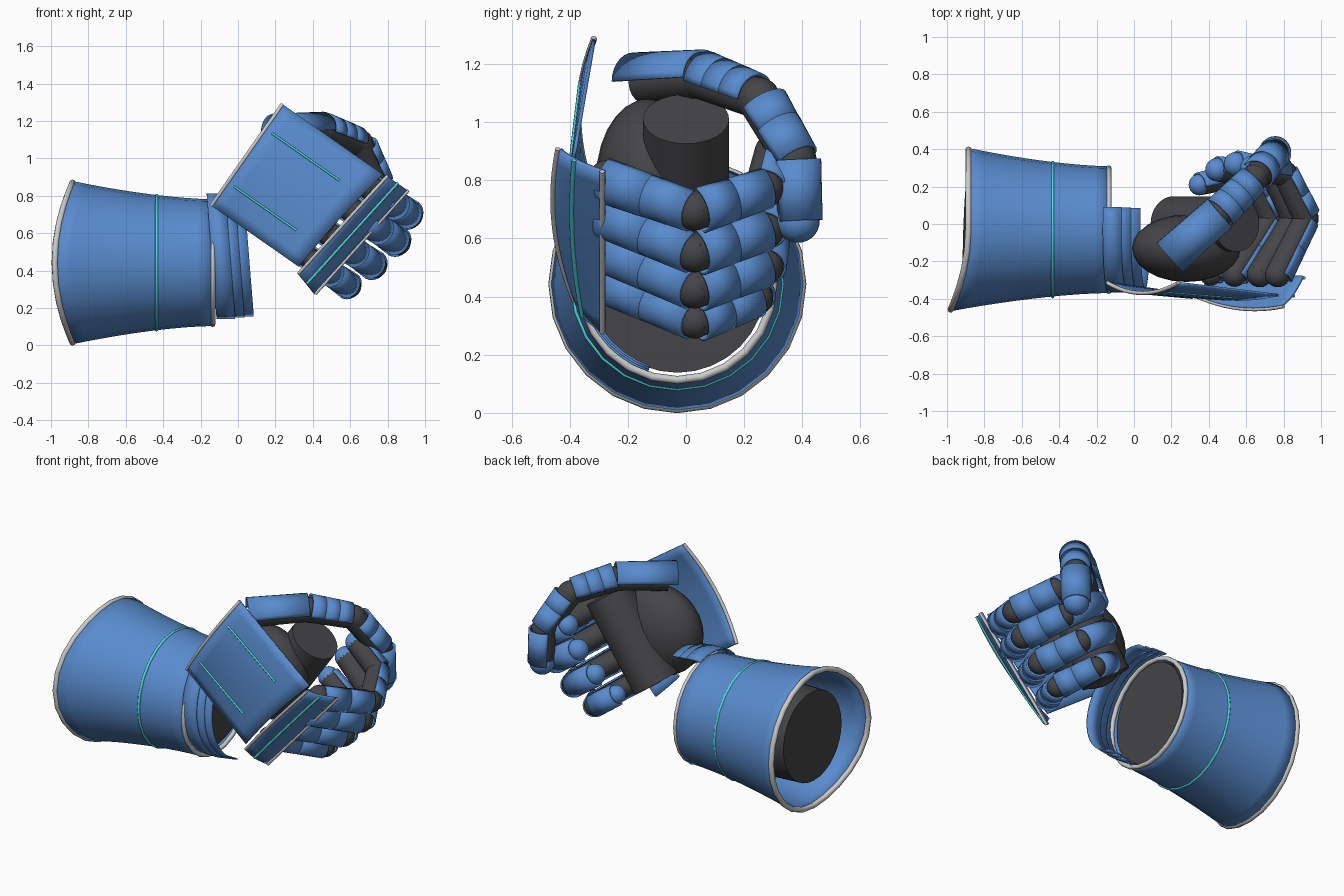
import bpy, math
from mathutils import Vector as V

if "Cube" in bpy.data.objects:
    bpy.data.objects.remove(bpy.data.objects["Cube"])


def mat(name, c):
    m = bpy.data.materials.new(name)
    m.diffuse_color = (*c, 1)
    m.use_nodes = True
    m.node_tree.nodes["Principled BSDF"].inputs["Base Color"].default_value = m.diffuse_color
    return m


BLUE = mat("blue_plate", (0.10, 0.26, 0.62))
DARK = mat("dark_under", (0.06, 0.06, 0.065))
TEAL = mat("teal_trim", (0.08, 0.7, 0.72))


def finish(ob, name, m):
    ob.name = name
    if m:
        ob.data.materials.append(m)
    bpy.ops.object.select_all(action='DESELECT')
    ob.select_set(True)
    bpy.context.view_layer.objects.active = ob
    bpy.ops.object.shade_smooth_by_angle(angle=math.radians(40))
    return ob


def sheet(name, nu, nv, f, thick, m=BLUE, closed=False):
    """Thickened surface from f(s, t), s and t in 0..1; closed wraps t."""
    cols = nv if closed else nv + 1
    vs = [f(i / nu, j / nv) for i in range(nu + 1) for j in range(cols)]
    fs = [(i * cols + j, i * cols + (j + 1) % cols,
           (i + 1) * cols + (j + 1) % cols, (i + 1) * cols + j)
          for i in range(nu) for j in range(nv)]
    me = bpy.data.meshes.new(name)
    me.from_pydata(vs, [], fs)
    ob = bpy.data.objects.new(name, me)
    bpy.context.collection.objects.link(ob)
    mod = ob.modifiers.new("thickness", 'SOLIDIFY')
    mod.thickness, mod.offset = thick, 0
    return finish(ob, name, m)


def trim(name, pts, r, m=None, cyclic=False):
    cu = bpy.data.curves.new(name, 'CURVE')
    cu.dimensions, cu.bevel_depth, cu.bevel_resolution = '3D', r, 2
    cu.use_fill_caps = True
    sp = cu.splines.new('POLY')
    sp.points.add(len(pts) - 1)
    for p, q in zip(sp.points, pts):
        p.co = (*q, 1)
    sp.use_cyclic_u = cyclic
    ob = bpy.data.objects.new(name, cu)
    bpy.context.collection.objects.link(ob)
    if m:
        cu.materials.append(m)


def rod(name, a, b, r0, r1, m=DARK, n=24):
    a, b = V(a), V(b)
    bpy.ops.mesh.primitive_cone_add(vertices=n, radius1=r0, radius2=r1, depth=(b - a).length, location=(a + b) / 2)
    ob = bpy.context.object
    ob.rotation_euler = (b - a).to_track_quat('Z', 'Y').to_euler()
    return finish(ob, name, m)


def ball(name, c, r, m=DARK):
    bpy.ops.mesh.primitive_uv_sphere_add(segments=24, ring_count=14, location=c)
    ob = bpy.context.object
    ob.scale = r if isinstance(r, tuple) else (r, r, r)
    return finish(ob, name, m)


def shell(name, a, b, r0, r1, out, arc=200):
    """Part-tube armour plate from a to b, facing out."""
    d = (b - a).normalized()
    o = (out - d * out.dot(d)).normalized()
    side = d.cross(o)

    def f(s, t):
        g = math.radians(arc) * (t - 0.5)
        return a.lerp(b, s) + (o * math.cos(g) + side * math.sin(g)) * (r0 + (r1 - r0) * s)
    return sheet(name, 1, 14, f, 0.01)


# Hand frame: u towards the fingers, w towards the thumb, y across the thickness
TH = math.radians(35)
C, S = math.cos(TH), math.sin(TH)


def hand(u, y, w):
    return V((0.3 + C * u + S * w, y, 0.83 - S * u + C * w))


# Cuff with flared, slanted opening
def cuff(s, t):
    a = 2 * math.pi * t
    x0 = -0.885 - 0.095 * max(0, -math.cos(a)) ** 2
    r = 0.33 + 0.097 * (1 - s) ** 1.6
    return V((x0 + (-0.135 - x0) * s, -0.03 + r * math.cos(a), 0.443 + r * math.sin(a)))


sheet("cuff", 10, 24, cuff, 0.018, closed=True)
for label, s, r in (("outer", 0, 0.017), ("wrist", 1, 0.014)):
    trim("cuff_rim_" + label, [cuff(s, j / 24) for j in range(24)], r, None, True)
trim("cuff_band", [V((-0.435, -0.03 + 0.36 * math.cos(j * math.pi / 12), 0.443 + 0.36 * math.sin(j * math.pi / 12)))
                   for j in range(24)], 0.008, TEAL, True)
rod("forearm", (-0.9, 0.0, 0.475), (-0.14, -0.03, 0.443), 0.28, 0.305, n=32)

# Wrist lames: overlapping tilted half rings on the front side
for k in range(3):
    def lame(s, t, k=k):
        a = math.radians(70 + 182 * t)
        r = 0.336 - 0.007 * k
        z = 0.475 + r * math.sin(a)
        return V((-0.14 + 0.05 * k + 0.1 * s - 0.08 * (z - 0.47), -0.025 + r * math.cos(a), z - 0.01 * t))
    sheet("wrist_lame_%d" % k, 1, 20, lame, 0.008)

# Palm mass and grip
ball("palm", (0.28, -0.13, 0.8), (0.29, 0.18, 0.28))
rod("palm_roll", hand(0.1, 0.0, -0.3), hand(0.1, 0.0, 0.29), 0.148, 0.148, n=32)


# Back-of-hand plate
def back(s, t):
    w = 0.34 - 0.66 * t
    q = 2 * t - 1
    u1 = 0.34 - 0.085 * t - 0.01 * (1 - q * q)
    return hand(-0.315 + (u1 + 0.315) * s, -0.315 - 0.065 * s - (0.055 - 0.03 * s) * (1 - q * q), w)


sheet("back_plate", 8, 12, back, 0.012)
trim("back_plate_rim", [back(0, j / 12) for j in range(13)], 0.011)
for k, t in enumerate((0.24, 0.77)):
    trim("back_plate_line_%d" % k, [back(0.07 + 0.7 * i / 4, t) - V((0, 0.007, 0)) for i in range(5)], 0.006, TEAL)


# Knuckle bar
def bar(s, t):
    q = 2 * t - 1
    y0 = -0.405 - 0.04 * (1 - q * q) + 0.028 * q
    y = y0 + (-0.28 - y0) * s - 0.08 * s * (1 - s)
    return hand(0.36 - 0.09 * t + 0.135 * s, y, 0.347 - 0.7 * t - 0.04 * s * t)


sheet("knuckle_bar", 6, 12, bar, 0.014)
for label, s, r, m in (("rear_rim", 0, 0.009, None), ("front_rim", 1, 0.009, None), ("line", 0.5, 0.008, TEAL)):
    trim("knuckle_" + label, [bar(s, j / 12) + V((0.006, -0.008, 0)) for j in range(13)], r, m)

# Four curled fingers: w, knuckle u, middle joint u, tip y, size
FINGERS = {"index": (0.245, 0.40, 0.585, 0.32, 1), "middle": (0.09, 0.39, 0.615, 0.34, 1),
           "ring": (-0.085, 0.35, 0.585, 0.31, 0.97), "little": (-0.25, 0.31, 0.54, 0.23, 0.88)}
for n, (w, um, up, yt, k) in FINGERS.items():
    yd = 0.27 if n != "little" else 0.24
    P = [hand(um, -0.27, w), hand(up, 0.03, w), hand(up - 0.14, yd, w), hand(0.235, yt - 0.02, w)]
    mid = hand(0.3, 0.04, w)
    R = 0.068 * k
    for i in range(3):
        a, b = P[i], P[i + 1]
        out = (a + b) / 2 - mid
        rod("%s_bone_%d" % (n, i), a, b, R, R * 0.95, n=16)
        ball("%s_joint_%d" % (n, i), a, R)
        A = R + 0.012
        cuts = (((0, 0.5, 0), (0.42, 0.97, -0.004)), ((0.05, 0.5, 0), (0.42, 1.0, -0.004)),
                ((0, 1, -0.006),))[i]
        for j, (c0, c1, dr) in enumerate(cuts):
            shell("%s_plate_%d_%d" % (n, i, j), a.lerp(b, c0), a.lerp(b, c1), A + dr, A + dr - 0.004, out)
    ball(n + "_tip", P[3], R * 0.95, BLUE)

# Thumb arching over the fist
T = [V(p) for p in ((0.2, -0.17, 1.135), (0.46, 0.06, 1.15), (0.65, 0.25, 1.08), (0.75, 0.375, 0.87), (0.755, 0.385, 0.66))]
heart = V((0.45, 0.05, 0.8))
LAMES = [[(-0.03, 1)], [(0, 0.38), (0.3, 0.68), (0.6, 0.92)], [(0.1, 0.55), (0.48, 1)], [(0, 1)]]
for i in range(4):
    a, b = T[i], T[i + 1]
    rod("thumb_bone_%d" % i, a.lerp(b, 0.12) if i == 0 else a, b, 0.074, 0.07, n=20)
    if i:
        ball("thumb_joint_%d" % i, a, 0.074)
    for j, (c0, c1) in enumerate(LAMES[i]):
        r = (0.1, 0.092, 0.088, 0.085)[i] - 0.003 * j
        shell("thumb_plate_%d_%d" % (i, j), a.lerp(b, c0), a.lerp(b, c1), r, r - 0.005, (a + b) / 2 - heart,
              175 if i == 0 else 190)
ball("thumb_tip", T[4], 0.075, BLUE)
